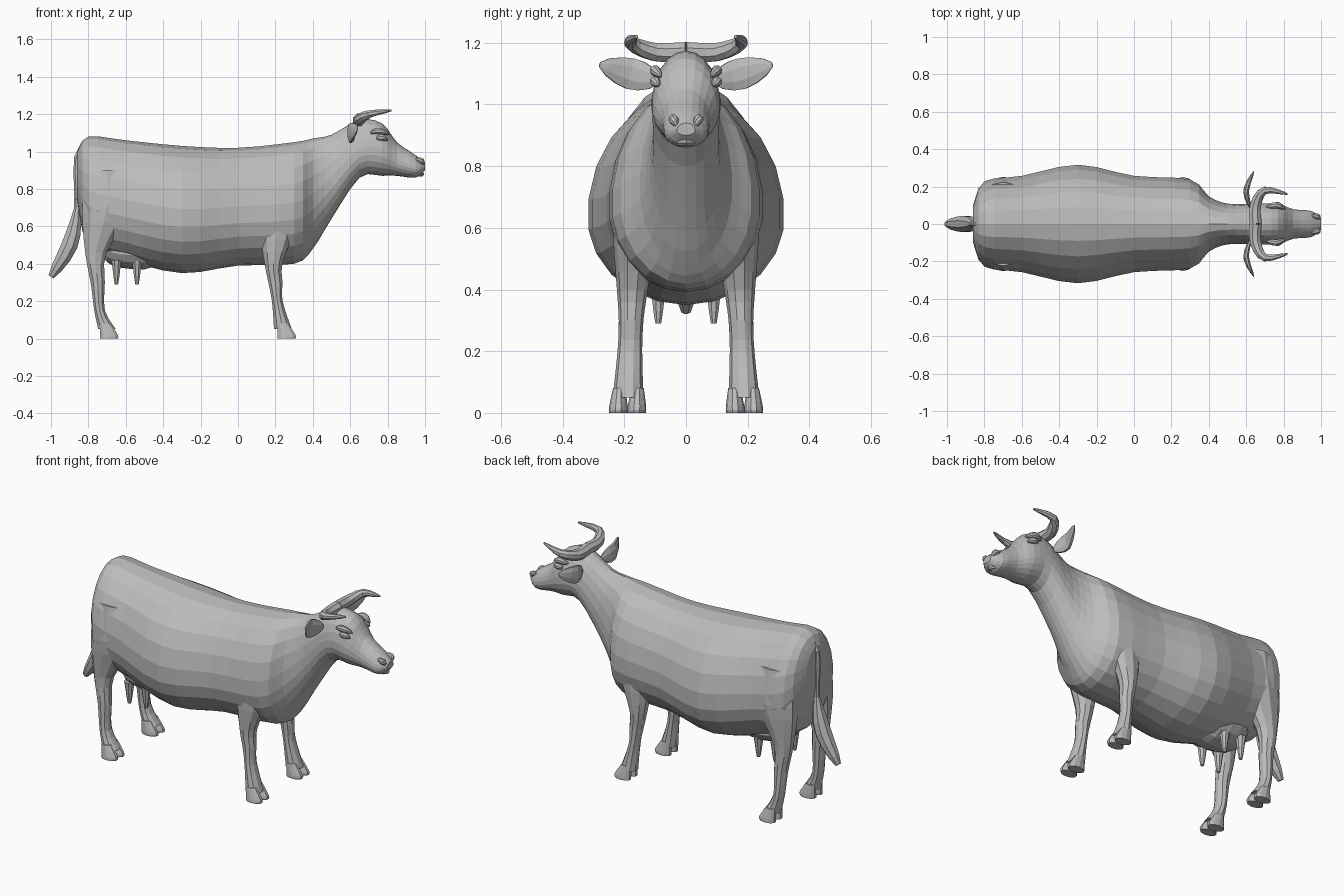
import bpy, bmesh, math
from mathutils import Vector

cube = bpy.data.objects.get("Cube")
if cube:
    bpy.data.objects.remove(cube, do_unlink=True)

colour = (0.5, 0.5, 0.5, 1)
grey = bpy.data.materials.new("plain_grey")
grey.use_nodes = True
grey.diffuse_color = colour
grey.node_tree.nodes["Principled BSDF"].inputs["Base Color"].default_value = colour


def smooth_rows(rows, steps=3):
    """Add rows between the given ones along a smooth spline."""
    rows = [Vector(row) for row in rows]
    last = len(rows) - 1
    result = []
    for i in range(last):
        start, end = rows[i], rows[i + 1]
        leave = (end - rows[max(i - 1, 0)]) / 2
        arrive = (rows[min(i + 2, last)] - start) / 2
        for step in range(steps):
            t = step / steps
            ease = t * t * (3 - 2 * t)
            result.append(start.lerp(end, ease)
                          + leave * t * (1 - t) ** 2 - arrive * t * t * (1 - t))
    return result + [rows[last]]


def oval(centre, across, up, down, sides):
    """Closed ring whose upper and lower halves can differ."""
    points = []
    for i in range(sides):
        angle = math.tau * (i + 0.5) / sides
        height = math.sin(angle)
        points.append(centre + across * math.cos(angle)
                      + (up if height > 0 else down) * abs(height))
    return points


def loft(name, rings, mirror=False):
    """Skin a list of rings, cap both ends and mirror across y if paired."""
    bm = bmesh.new()
    loops = [[bm.verts.new(point) for point in ring] for ring in rings]
    count = len(loops[0])
    for low, high in zip(loops, loops[1:]):
        for i in range(count):
            j = (i + 1) % count
            bm.faces.new((low[i], low[j], high[j], high[i]))
    bm.faces.new(loops[0])
    bm.faces.new(loops[-1])
    bmesh.ops.recalc_face_normals(bm, faces=bm.faces)
    mesh = bpy.data.meshes.new(name)
    bm.to_mesh(mesh)
    bm.free()
    mesh.materials.append(grey)
    part = bpy.data.objects.new(name, mesh)
    bpy.context.collection.objects.link(part)
    if mirror:
        modifier = part.modifiers.new("mirror_sides", "MIRROR")
        modifier.use_axis = (False, True, False)


def barrel(name, rows, sides):
    """Upright sections along x: position, bottom, top, half width."""
    rings = []
    for x, bottom, top, width in smooth_rows(rows):
        widest = bottom + (top - bottom) * 0.42
        rings.append(oval(Vector((x, 0, widest)), Vector((0, width, 0)),
                          Vector((0, 0, top - widest)),
                          Vector((0, 0, bottom - widest)), sides))
    loft(name, rings)


def limb(name, rows, shift=0):
    """Level sections: height, x, x radius, y radius; lower ones splay outward."""
    rings = []
    for z, x, length, width in smooth_rows(rows):
        centre = Vector((x, 0.19 - z * 0.04 + shift, z))
        side = Vector((0, width, 0))
        rings.append(oval(centre, Vector((length, 0, 0)), side, -side, sides=10))
    loft(name, rings, mirror=True)


def tube(name, points, radius, flat=1, ref=(0, 0, 1), mirror=True):
    """Rounded tube on a path; radius is a function of progress along it."""
    path = smooth_rows(points)
    last = len(path) - 1
    rings = []
    for i, centre in enumerate(path):
        along = path[min(i + 1, last)] - path[max(i - 1, 0)]
        side = along.cross(Vector(ref)).normalized()
        up = side.cross(along).normalized() * radius(i / last)
        rings.append(oval(centre, side * radius(i / last) * flat, up, -up, sides=8))
    loft(name, rings, mirror)


def bulge(size):
    """Radius rule for parts that are thickest in the middle."""
    return lambda t: size * math.sin(math.pi * (0.1 + 0.85 * t))


# Trunk, neck and head in one skin
barrel("body_and_head", [
    (-.86, .74, 1, .1), (-.8, .5, 1.08, .23), (-.6, .42, 1.06, .26),
    (-.3, .35, 1.03, .32), (0, .39, 1.02, .26), (.3, .4, 1.05, .24),
    (.4, .48, 1.07, .15), (.5, .64, 1.09, .11), (.65, .86, 1.17, .11),
    (.77, .87, 1.15, .11), (.85, .87, 1.05, .08), (.95, .86, .98, .07),
    (1, .9, .94, .03)], sides=22)

# Legs
limb("fore_legs", [
    (.8, .22, .1, .06), (.6, .21, .1, .07), (.4, .19, .05, .05),
    (.3, .2, .04, .04), (.2, .21, .03, .04), (.05, .24, .05, .05)])
limb("hind_legs", [
    (.9, -.7, .1, .07), (.7, -.7, .14, .09), (.46, -.76, .06, .05),
    (.3, -.75, .04, .04), (.15, -.74, .03, .04), (.05, -.7, .05, .05)])

# Cloven hooves
for end, x in (("fore", .25), ("hind", -.7)):
    for toe, shift in (("inner", -.03), ("outer", .03)):
        limb(f"{end}_{toe}_hooves", [
            (.08, x - .01, .03, .02), (.02, x + .01, .05, .03),
            (0, x + .01, .05, .03)], shift)

# Udder and teats
barrel("udder", [
    (-.73, .45, .6, .04), (-.67, .39, .6, .12), (-.5, .37, .6, .14),
    (-.38, .42, .6, .06)], sides=14)
for end, x in (("rear", -.65), ("front", -.54)):
    tube(f"{end}_teats", [(x, .09, .42), (x, .09, .29)],
         radius=lambda t: .03 - .02 * t, ref=(0, 1, 0))

# Tail, swelling into a tuft at its lower end
tube("tail", [
    (-.78, 0, 1.06), (-.86, 0, .97), (-.86, 0, .7), (-.9, 0, .5), (-1, 0, .33)],
    radius=lambda t: .017 + .03 * math.sin(math.pi * max(0, 2 * t - 1)),
    ref=(0, 1, 0), mirror=False)

# Ears, thin and leaf shaped
tube("ears", [(.62, .09, 1.08), (.6, .18, 1.1), (.64, .28, 1.13)],
     radius=bulge(.055), flat=.3)

# Horns, meeting on the crown and sweeping out and forward
tube("horns", [
    (.65, 0, 1.17), (.65, .1, 1.17), (.7, .18, 1.2), (.82, .16, 1.22)],
    radius=lambda t: .035 * (1 - .85 * t * t))

# Brows, eyes, nostrils and lower lip
tube("brows", [(.71, .09, 1.1), (.76, .1, 1.11), (.81, .08, 1.09)],
     radius=bulge(.018))
tube("eyes", [(.74, .1, 1.07), (.77, .1, 1.075), (.8, .09, 1.06)],
     radius=bulge(.018))
tube("nostril_rims", [(.95, .045, .96), (.98, .04, .95), (.99, .03, .93)],
     radius=bulge(.016))
tube("lower_lip", [(.92, -.05, .88), (.98, 0, .88), (.92, .05, .88)],
     radius=bulge(.015), mirror=False)
